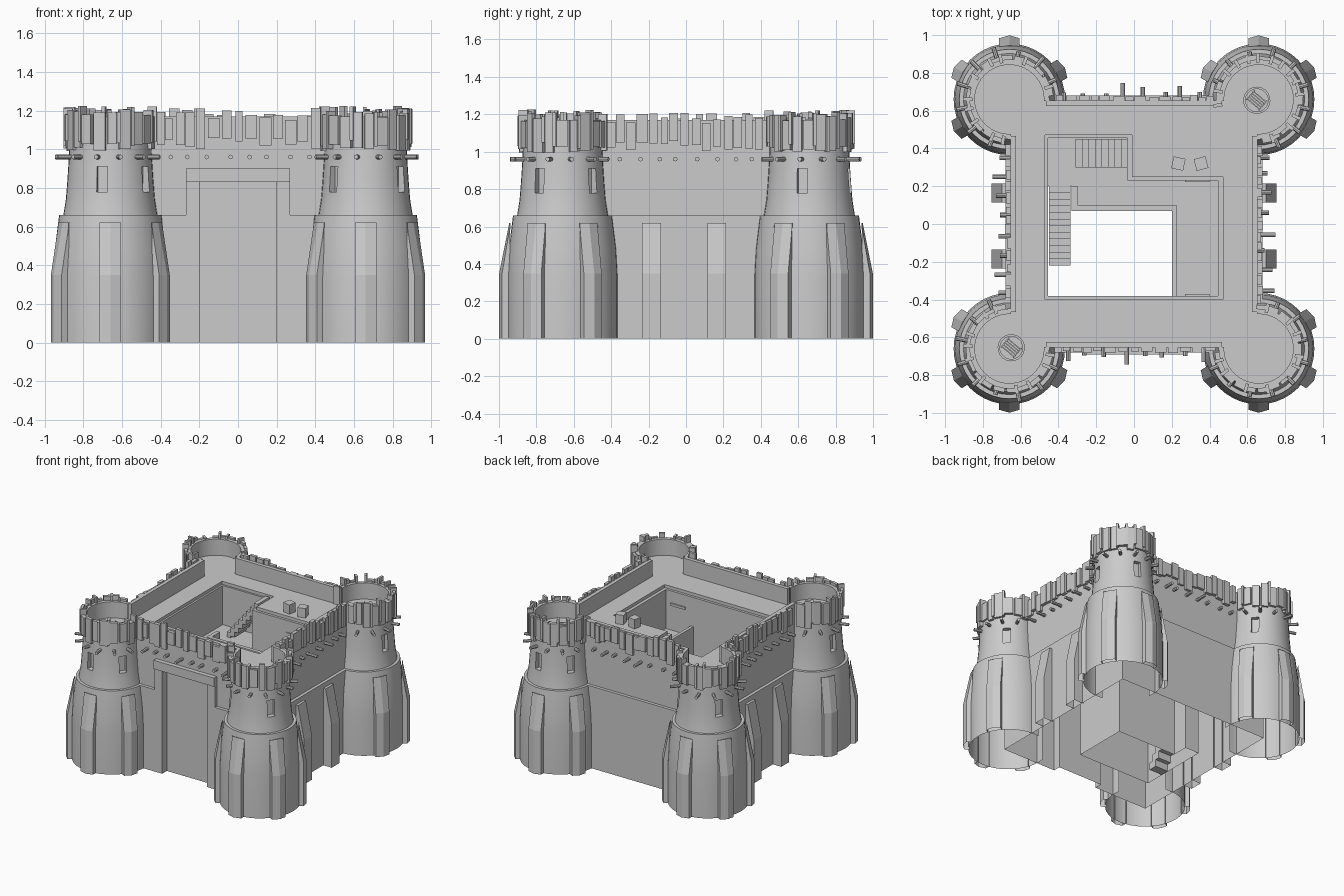
import bpy, bmesh, math, random
from mathutils import Matrix, Vector

if "Cube" in bpy.data.objects:
    bpy.data.objects.remove(bpy.data.objects["Cube"])
random.seed(4)
ROOF, MID, C = 1.04, 0.70, 0.66


def make(name, bm, smooth=False):
    me = bpy.data.meshes.new(name)
    bm.to_mesh(me)
    bm.free()
    ob = bpy.data.objects.new(name, me)
    bpy.context.collection.objects.link(ob)
    if smooth:
        bpy.context.view_layer.objects.active = ob
        ob.select_set(True)
        bpy.ops.object.shade_smooth_by_angle(angle=math.radians(30))
        ob.select_set(False)
    return ob


def box(bm, x0, x1, y0, y1, z0, z1, m=Matrix()):
    s = Matrix.Diagonal((x1 - x0, y1 - y0, z1 - z0, 1))
    t = Matrix.Translation(((x0 + x1) / 2, (y0 + y1) / 2, (z0 + z1) / 2))
    bmesh.ops.create_cube(bm, size=1, matrix=m @ t @ s)


def strip(bm, pts, z0, z1, closed=False):
    ring = pts + pts[:1] if closed else pts
    for (ax, ay), (bx, by) in zip(ring, ring[1:]):
        bm.faces.new([bm.verts.new(p) for p in
                      ((ax, ay, z0), (bx, by, z0), (bx, by, z1), (ax, ay, z1))])


def flat(bm, x0, x1, y0, y1, z):
    bm.faces.new([bm.verts.new(p) for p in
                  ((x0, y0, z), (x1, y0, z), (x1, y1, z), (x0, y1, z))])


def polar(cx, cy, deg):
    return Matrix.Translation((cx, cy, 0)) @ Matrix.Rotation(math.radians(deg), 4, 'Z')


def lathe(bm, profile, m, a0=0, a1=360, n=40, closed_profile=False):
    full = a1 - a0 == 360
    rings = []
    for i in range(n if full else n + 1):
        a = math.radians(a0 + (a1 - a0) * i / n)
        rings.append([bm.verts.new(m @ Vector((r * math.cos(a), r * math.sin(a), z))) for r, z in profile])
    for p, q in zip(rings, rings[1:] + (rings[:1] if full else [])):
        k = len(profile)
        for j in range(k if closed_profile else k - 1):
            l = (j + 1) % k
            bm.faces.new((p[j], q[j], q[l], p[l]))
    return rings


def buttress(bm, m, r0, r1, r2, w, peak=0.0):
    # tapered rib with a slightly peaked front, open underneath
    rows = []
    for s in (-1, 0, 1):
        d = 0 if s == 0 else peak
        prof = [(r0, 0), (r1 - d, 0), (r1 - d, .35), (r2 - d / 2, .62), (r0, .62)]
        rows.append([bm.verts.new(m @ Vector((r, s * w / 2, z))) for r, z in prof])
    bm.faces.new(rows[0])
    bm.faces.new(rows[2][::-1])
    for a, b in zip(rows, rows[1:]):
        for i in range(1, 4):
            bm.faces.new((a[i], b[i], b[i + 1], a[i + 1]))


# curtain walls with gate recess
bm = bmesh.new()
L, U, G = .68, .655, .62


def outline(w):
    return [(-w, -w), (-.2, -w), (-.2, -G), (.2, -G), (.2, -w), (w, -w), (w, w), (-w, w)]


strip(bm, outline(L), 0, .66, True)
strip(bm, outline(U), .66, .83, True)
strip(bm, [(-U, -U), (U, -U), (U, U), (-U, U)], .83, ROOF, True)
for x0, x1, y0, y1 in ((-L, -.2, -L, -U), (.2, L, -L, -U), (-L, L, U, L), (-L, -U, -L, L), (U, L, -L, L)):
    flat(bm, x0, x1, y0, y1, .66)
flat(bm, -.2, .2, -U, -G, .83)
make("curtain_walls", bm)

# gate jambs and lintel
bm = bmesh.new()
for x in (-.27, .2):
    box(bm, x, x + .07, -L, -U, .66, .83)
box(bm, -.27, .27, -.69, -U, .83, .9)
make("gate_frame", bm)

# roof walkway
bm = bmesh.new()
flat(bm, -U, U, -U, -.4, ROOF)
flat(bm, -U, U, .47, U, ROOF)
flat(bm, -U, -.47, -.4, .47, ROOF)
flat(bm, .47, U, -.4, .47, ROOF)
flat(bm, -.01, .47, .25, .47, ROOF)
# thin ledge where the walls below stand proud of the roof edge
E = ROOF - .025
strip(bm, [(-.47, -.4), (.47, -.4), (.47, .25), (-.01, .25), (-.01, .47), (-.47, .47)], E, ROOF, True)
flat(bm, -.47, .47, -.4, -.38, E)
flat(bm, .445, .47, -.38, .23, E)
flat(bm, -.035, .47, .23, .25, E)
flat(bm, -.035, -.01, .25, .47, E)
flat(bm, -.47, -.455, -.38, .47, E)
flat(bm, -.455, -.035, .455, .47, E)
make("roof_walkway", bm)

# courtyard walls and terrace
bm = bmesh.new()
strip(bm, [(-.455, .2), (-.455, -.38), (.2, -.38)], 0, E)
strip(bm, [(.2, -.38), (.445, -.38), (.445, .23), (-.035, .23), (-.035, .455), (-.455, .455), (-.455, .2)], MID, E)
strip(bm, [(.2, -.38), (.2, .07), (-.33, .07), (-.33, .2), (-.455, .2)], 0, MID)
flat(bm, .2, .445, -.38, .07, MID)
flat(bm, -.33, .445, .07, .23, MID)
flat(bm, -.455, -.33, .2, .23, MID)
flat(bm, -.455, -.035, .23, .455, MID)
make("courtyard_terrace", bm)

bm = bmesh.new()
box(bm, .2, .225, -.38, .1, MID, .78)
box(bm, -.33, .2, .07, .1, MID, .78)
box(bm, -.33, -.3, .1, .2, MID, .78)
make("terrace_parapet", bm)

bm = bmesh.new()
box(bm, .27, .40, .222, .235, .9, .92)
box(bm, .27, .40, -.385, -.37, .9, .92)
make("door_lintels", bm)

# stairs: lower flight along the wall, upper flight of open treads
bm = bmesh.new()
for i in range(12):
    y = -.22 + i * .035
    box(bm, -.45, -.335, y, y + .035, max(0, i * .058 - .06), (i + 1) * .058)
for i in range(8):
    x = -.31 + i * .0345
    z = MID + (i + 1) * .042
    box(bm, x, x + .0345, .3, .45, max(MID, z - .07), z)
make("stairs", bm)

# crates on the roof
bm = bmesh.new()
for x, y, a in ((.235, .32, -12), (.355, .32, 15)):
    box(bm, -.032, .032, -.032, .032, ROOF, ROOF + .075, polar(x, y, a))
make("roof_crates", bm)

# wall parapets, palisade boards and beams on all four sides
par, boards, beams = bmesh.new(), bmesh.new(), bmesh.new()


def beam(m, r0, r1):
    t = m @ Matrix.Translation(((r0 + r1) / 2, 0, .96)) @ Matrix.Rotation(math.pi / 2, 4, 'Y')
    bmesh.ops.create_cone(beams, cap_ends=True, segments=8, radius1=.012, radius2=.012, depth=r1 - r0, matrix=t)


for side in range(4):
    m = polar(0, 0, side * 90)
    box(par, .625, U, -.465, .465, ROOF, 1.17, m)
    s = -.42
    while s < .39:
        w = random.uniform(.035, .065)
        o = random.uniform(0, .012)
        box(boards, U - .002, U + .016 + o, s, s + w, random.uniform(1.0, 1.06), random.uniform(1.15, 1.215), m)
        s += w + random.uniform(.002, .02)
    for i in range(8):
        y = -.36 + i * .103 + random.uniform(-.015, .015)
        beam(m @ Matrix.Translation((0, y, 0)), U - .01, random.uniform(.69, .75))

# corner towers
windows = {(-1, -1): (170, 259, 326), (1, -1): (221, 326, 47), (1, 1): (350, 79, 146), (-1, 1): (41, 146, 227)}
profile = [(.295, 0), (.295, .33), (.287, .48), (.265, .66), (.243, .66), (.23, .74), (.222, .84), (.215, .95), (.212, ROOF)]
ribs = bmesh.new()
for (sx, sy), angs in windows.items():
    cx, cy = sx * C, sy * C
    out = math.degrees(math.atan2(sy, sx))
    bm = bmesh.new()
    rings = lathe(bm, profile, polar(cx, cy, 0))
    bm.faces.new([r[-1] for r in rings])
    bm.faces.new([r[0] for r in rings][::-1])
    bmesh.ops.recalc_face_normals(bm, faces=bm.faces)
    tower = make("corner_tower", bm)
    # recessed windows
    bm = bmesh.new()
    for a in angs:
        box(bm, .185, .3, -.028, .028, .78, .91, polar(cx, cy, a))
    cutter = make("window_cutter", bm)
    cutter.hide_render = True
    mod = tower.modifiers.new("windows", 'BOOLEAN')
    mod.operation, mod.object, mod.solver = 'DIFFERENCE', cutter, 'EXACT'
    me = bpy.data.meshes.new_from_object(tower.evaluated_get(bpy.context.evaluated_depsgraph_get()))
    bpy.data.objects.remove(tower)
    bpy.data.objects.remove(cutter)
    # drop the open underside and the part buried inside the walls
    bm = bmesh.new()
    bm.from_mesh(me)
    dead = []
    for f in bm.faces:
        c = f.calc_center_median()
        if c.z < .001 or (max(abs(c.x), abs(c.y)) < .62 and c.z < 1.03):
            dead.append(f)
    bmesh.ops.delete(bm, geom=dead, context='FACES')
    make("corner_tower", bm, True)

    # tower parapet, boards and beams over the outward arc
    lathe(par, [(.183, ROOF), (.212, ROOF - .02), (.212, 1.17), (.183, 1.17)], polar(cx, cy, out), -138, 138, 32, True)
    a = -130
    while a < 126:
        w = random.uniform(.04, .065)
        step = math.degrees(w / .225)
        mm = polar(cx, cy, out + a + step / 2)
        box(boards, .208, .226 + random.uniform(0, .01), -w / 2, w / 2,
            random.uniform(.99, 1.03), random.uniform(1.16, 1.21), mm)
        a += step
        if random.random() < .65:
            mm = polar(cx, cy, out + a + 1.5)
            box(boards, .195, .243, -.009, .009, random.uniform(1.0, 1.05), random.uniform(1.18, 1.225), mm)
        a += 3
    for i in range(9):
        beam(polar(cx, cy, out - 112 + i * 28), .19, random.uniform(.255, .29))
    for k in range(6):
        deg = 30 + k * 60
        d = Vector((math.cos(math.radians(deg)), math.sin(math.radians(deg))))
        if max((cx + .3 * d.x) * sx, (cy + .3 * d.y) * sy) > .75:
            buttress(ribs, polar(cx, cy, deg), .28, .339, .285, .11, .016)

# buttresses on the side walls
for a, ys in ((0, (-.185, .165)), (180, (-.165, .185))):
    for y in ys:
        buttress(ribs, polar(0, 0, a) @ Matrix.Translation((0, y, 0)), .67, .755, .70, .1)

for name, b in (("parapets", par), ("palisade_boards", boards), ("projecting_beams", beams), ("buttresses", ribs)):
    bmesh.ops.recalc_face_normals(b, faces=b.faces)
    make(name, b, name == "parapets")

# tower hatches with ladder rungs
bm = bmesh.new()
for s in (-1, 1):
    m = polar(s * .65, s * .655, -40)
    lathe(bm, [(.06, ROOF), (.072, ROOF), (.072, ROOF + .012), (.06, ROOF + .012)], m, n=20, closed_profile=True)
    for i in range(5):
        box(bm, -.04, .04, -.03 + i * .013, -.024 + i * .013, ROOF, ROOF + .02 + i * .006, m)
    for x in (-.046, .04):
        box(bm, x, x + .006, -.034, .034, ROOF, ROOF + .03, m)
make("tower_hatches", bm)
